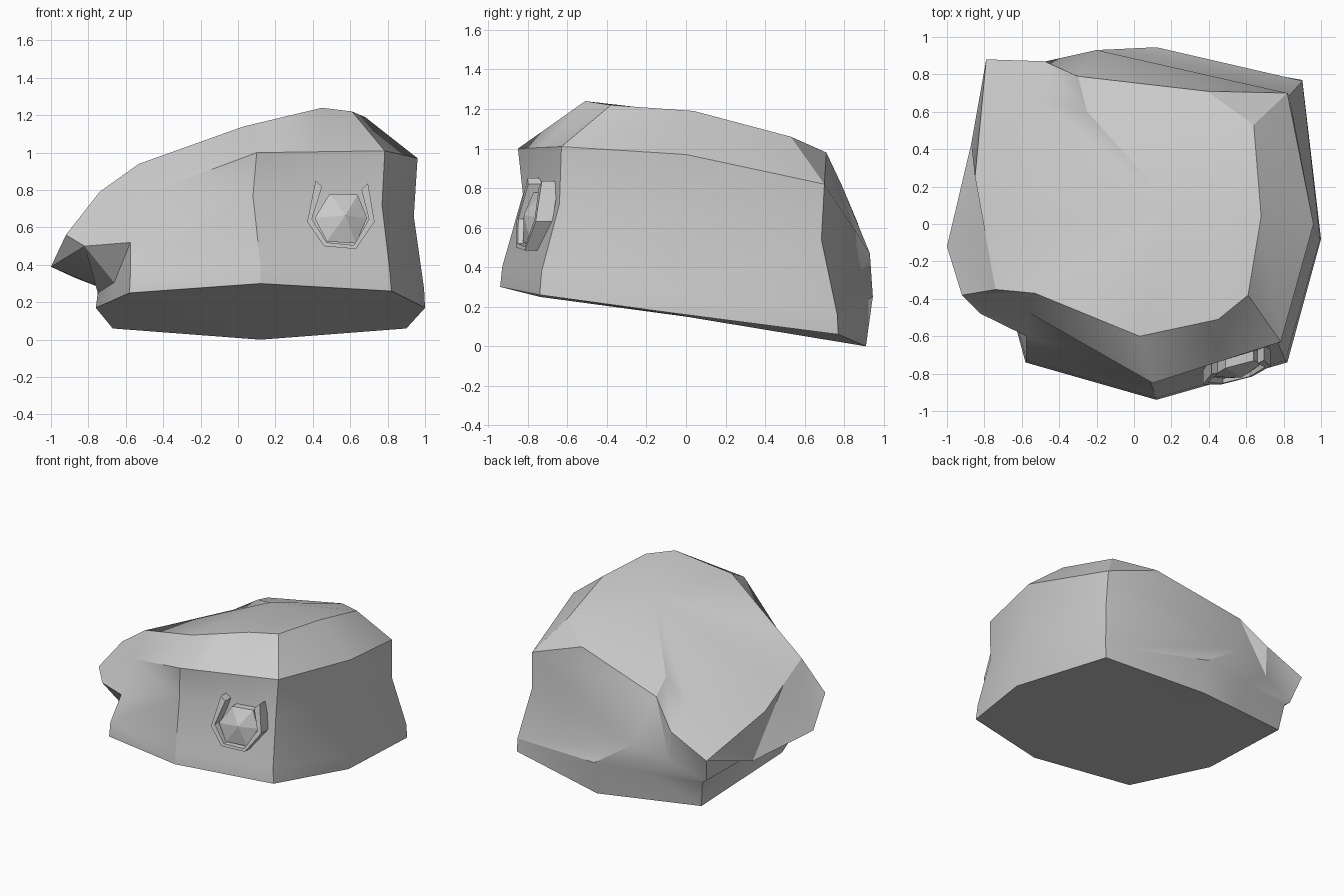
import bpy, bmesh
from mathutils import Vector

if "Cube" in bpy.data.objects:
    bpy.data.objects.remove(bpy.data.objects["Cube"])


def finish(bm, name):
    bmesh.ops.recalc_face_normals(bm, faces=bm.faces[:])
    me = bpy.data.meshes.new(name)
    bm.to_mesh(me)
    bm.free()
    ob = bpy.data.objects.new(name, me)
    bpy.context.collection.objects.link(ob)
    return ob


def fill(ring):
    # None entries become the midpoint of their neighbours
    n = len(ring)
    return [Vector(p) if p else (Vector(ring[i - 1]) + Vector(ring[(i + 1) % n])) / 2
            for i, p in enumerate(ring)]


# Columns run anticlockwise from the front: front, front mid, front right, right,
# back right, back, back mid, back left, left rear, left, left droop, front left
N = None
hem = [(.12, -.94, .30), N, (.82, -.74, .26), (1, -.08, .17), (.9, .77, .06), (.12, .91, 0),
       N, (-.67, .77, .06), N, (-.76, -.08, .17), N, (-.58, -.74, .25)]
band = [(.12, -.93, .40), N, (.81, -.73, .38), (.995, -.08, .27), (.9, .765, .16), (.12, .945, .25),
        N, (-.7, .8, .26), N, (-.75, -.08, .25), N, (-.575, -.73, .36)]
wall = [(.08, -.825, .77), N, (.77, -.64, .72), (.94, .02, .66), (.83, .685, .54), (-.2, .93, .47),
        N, (-.74, .81, .29), N, (-.74, -.08, .28), (-.82, -.48, .50), (-.575, -.60, .52)]
brim = [(.10, -.85, 1.0), N, (.785, -.63, 1.01), (.96, 0, .97), (.82, .7, .82), (-.3, .79, .81),
        (-.48, .87, .62), (-.79, .88, .48), (-.87, .43, .33), (-1, -.12, .39),
        (-.92, -.38, .56), (-.57, -.47, .75)]
crown = [(.03, -.6, 1.14), (.45, -.51, 1.24), (.61, -.38, 1.22), (.68, .04, 1.19), (.64, .53, 1.06),
         (.39, .71, .98), (-.25, .6, .88), (-.49, .65, .72), (-.85, .25, .64), N,
         (-.74, -.35, .79), (-.53, -.37, .94)]

# Floppy cap body: rings bridged with triangles, fans at both ends
bm = bmesh.new()
rings = [[bm.verts.new(p) for p in fill(r)] for r in (hem, band, wall, brim, crown)]
rising = (False, True, False, True)      # diagonal direction of each strip
for lo, hi, up in zip(rings, rings[1:], rising):
    for i in range(12):
        j = (i + 1) % 12
        a, b, c, d = lo[i], lo[j], hi[j], hi[i]
        for tri in (((a, b, c), (a, c, d)) if up else ((a, b, d), (b, c, d))):
            bm.faces.new(tri)
for ring, centre in ((rings[0], (.12, 0, .15)), (rings[-1], (.2, .1, 1.17))):
    tip = bm.verts.new(centre)
    for i in range(12):
        bm.faces.new((ring[i], ring[(i + 1) % 12], tip))
cap = finish(bm, "floppy_cap")
bpy.context.view_layer.objects.active = cap
cap.select_set(True)
bpy.ops.object.shade_smooth_by_angle()


def on_front(x, z, out):
    # point lifted off the sloping front right panel
    return (x, -.75 + .27 * (x - .55) + .2 * (z - .65) - out, z)


# Badge holder: open-topped six-point frame with two prongs
outer = [(.415, .85), (.37, .63), (.46, .50), (.63, .485), (.73, .63), (.695, .835)]
inner = [(.45, .82), (.395, .645), (.475, .52), (.62, .505), (.70, .645), (.66, .80)]
bm = bmesh.new()
sections = [[bm.verts.new(on_front(*p, out)) for p, out in
             ((o, -.03), (o, .055), (n, .055), (n, -.03))] for o, n in zip(outer, inner)]
for s, t in zip(sections, sections[1:]):
    for k in range(4):
        m = (k + 1) % 4
        bm.faces.new((s[k], s[m], t[m], t[k]))
bm.faces.new(sections[0])
bm.faces.new(sections[-1])
finish(bm, "badge_frame")

# Badge stone: faceted hexagonal pyramid
hexagon = [(.49, .78), (.64, .775), (.69, .65), (.63, .515), (.475, .525), (.41, .65)]
bm = bmesh.new()
back = [bm.verts.new(on_front(*p, -.03)) for p in hexagon]
rim = [bm.verts.new(on_front(*p, .03)) for p in hexagon]
tip = bm.verts.new(on_front(.575, .665, .08))
bm.faces.new(back)
for i in range(6):
    j = (i + 1) % 6
    bm.faces.new((back[i], back[j], rim[j], rim[i]))
    bm.faces.new((rim[i], rim[j], tip))
finish(bm, "badge_stone")
